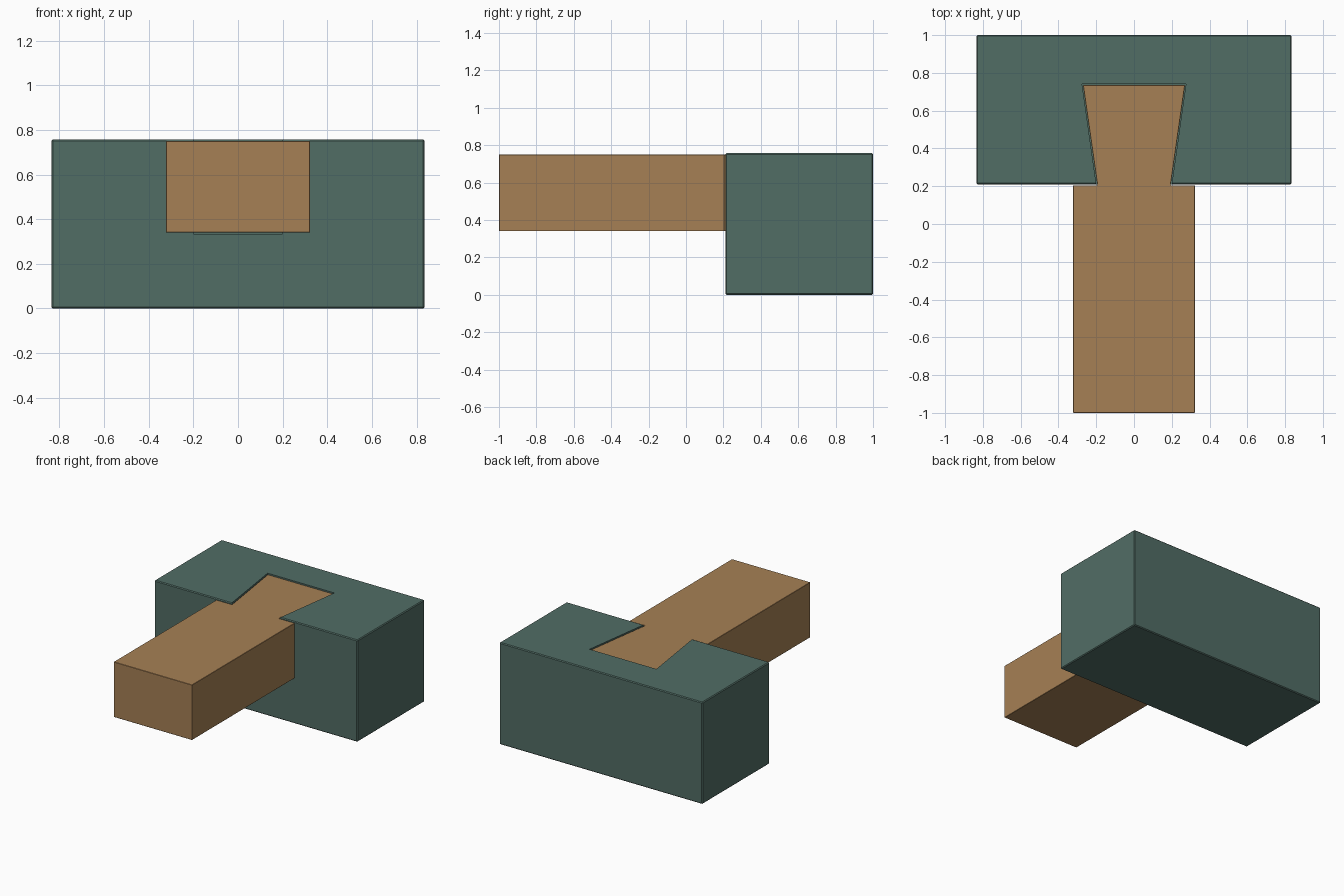
import bpy
import bmesh

cube = bpy.data.objects.get("Cube")
if cube:
    bpy.data.objects.remove(cube, do_unlink=True)


def material(name, rgb):
    mat = bpy.data.materials.new(name)
    mat.use_nodes = True
    mat.diffuse_color = (*rgb, 1)
    bsdf = next(n for n in mat.node_tree.nodes if n.type == "BSDF_PRINCIPLED")
    bsdf.inputs["Base Color"].default_value = (*rgb, 1)
    return mat


def mirrored_prism(name, half_profile, z0, z1, mat):
    """Extrude an outline, given as its +x half from front to back."""
    outline = half_profile + [(-x, y) for x, y in reversed(half_profile)]
    bm = bmesh.new()
    face = bm.faces.new([bm.verts.new((x, y, z0)) for x, y in outline])
    top = bmesh.ops.extrude_face_region(bm, geom=[face])["geom"]
    for v in top:
        if isinstance(v, bmesh.types.BMVert):
            v.co.z = z1
    bmesh.ops.recalc_face_normals(bm, faces=bm.faces)
    mesh = bpy.data.meshes.new(name)
    bm.to_mesh(mesh)
    bm.free()
    mesh.materials.append(mat)
    obj = bpy.data.objects.new(name, mesh)
    bpy.context.collection.objects.link(obj)
    return obj


def soften(obj, width):
    bevel = obj.modifiers.new("Soft edges", "BEVEL")
    bevel.width = width
    bevel.segments = 1


green = material("dark green", (0.083, 0.153, 0.131))
wood = material("warm wood", (0.381, 0.216, 0.089))

# Beam with a flared tail behind its shoulders
beam = mirrored_prism("tail_beam", [
    (0.322, -1), (0.322, 0.205), (0.194, 0.205), (0.27, 0.735),
], 0.34, 0.75, wood)
soften(beam, 0.002)

# Block that receives the tail
block = mirrored_prism("socket_block", [(0.835, 0.21), (0.835, 1)], 0, 0.757, green)
soften(block, 0.006)

# Socket cutter, slightly larger than the tail and open at front and top
cutter = mirrored_prism("socket_cutter", [(0.191, 0.15), (0.275, 0.74)], 0.334, 0.9, green)
cutter.hide_render = True
cutter.hide_set(True)
cutter.display_type = "WIRE"

cut = block.modifiers.new("Socket", "BOOLEAN")
cut.operation = "DIFFERENCE"
cut.solver = "EXACT"
cut.object = cutter
